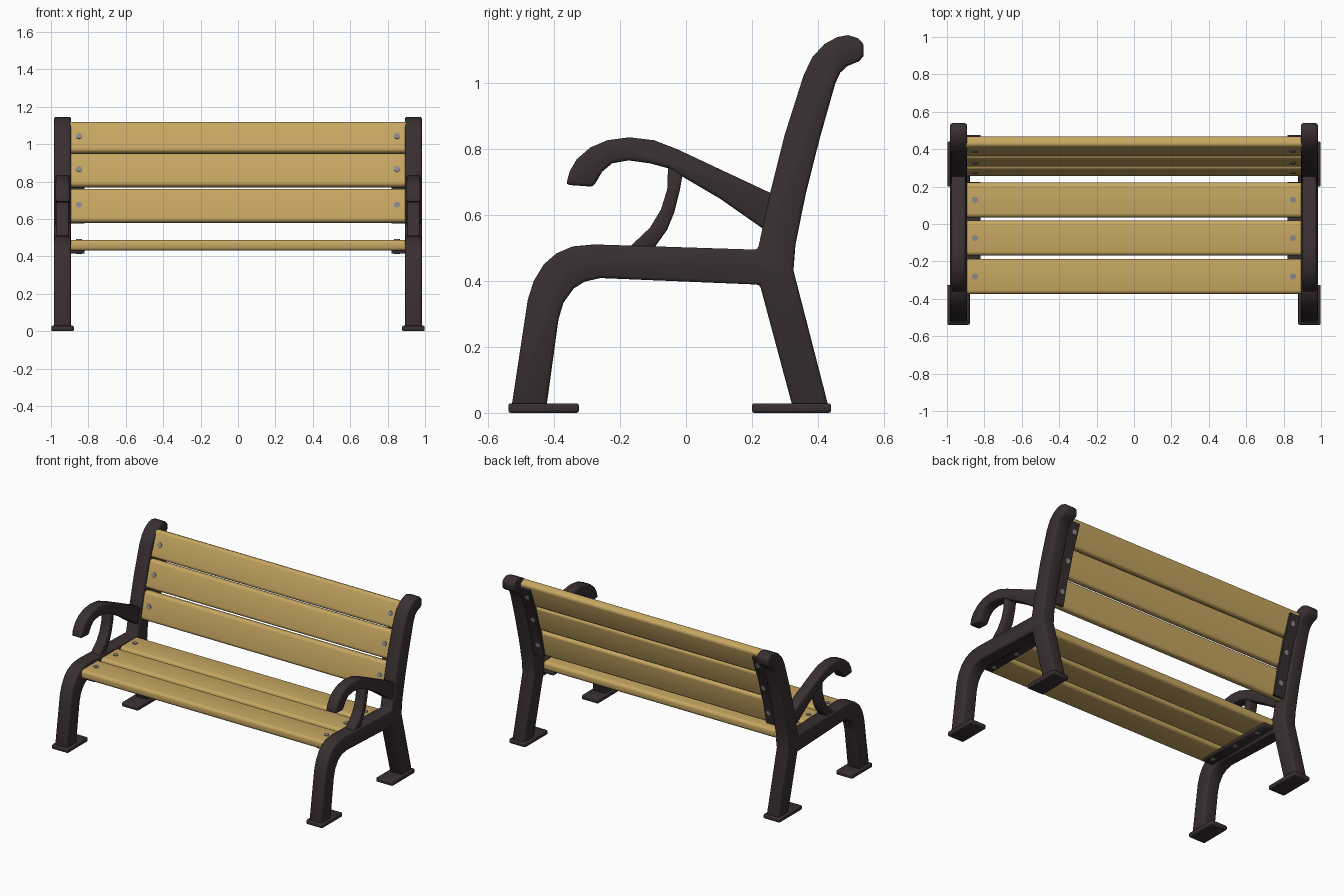
import bpy, bmesh, math
from mathutils import Vector

if "Cube" in bpy.data.objects:
    bpy.data.objects.remove(bpy.data.objects["Cube"])


def material(name, rgb):
    m = bpy.data.materials.new(name)
    m.diffuse_color = (*rgb, 1)
    m.use_nodes = True
    m.node_tree.nodes["Principled BSDF"].inputs["Base Color"].default_value = m.diffuse_color
    return m


IRON = material("dark iron", (0.040, 0.028, 0.030))
WOOD = material("golden wood", (0.57, 0.385, 0.12))
STEEL = material("bolt grey", (0.25, 0.25, 0.26))


def prism(name, pts, x0, x1, mat, bevel=0.0, segs=2, limit=40):
    """Extrude a (y, z) outline along x from x0 to x1."""
    bm = bmesh.new()
    a = [bm.verts.new((x0, y, z)) for y, z in pts]
    b = [bm.verts.new((x1, y, z)) for y, z in pts]
    bm.faces.new(a)
    bm.faces.new(b[::-1])
    n = len(pts)
    for i in range(n):
        bm.faces.new((a[i], b[i], b[(i + 1) % n], a[(i + 1) % n]))
    bmesh.ops.recalc_face_normals(bm, faces=bm.faces)
    me = bpy.data.meshes.new(name)
    bm.to_mesh(me)
    bm.free()
    me.materials.append(mat)
    ob = bpy.data.objects.new(name, me)
    bpy.context.collection.objects.link(ob)
    bpy.ops.object.select_all(action='DESELECT')
    ob.select_set(True)
    bpy.context.view_layer.objects.active = ob
    if bevel:
        mod = ob.modifiers.new("Bevel", 'BEVEL')
        mod.width = bevel
        mod.segments = segs
        mod.limit_method = 'ANGLE'
        mod.angle_limit = math.radians(limit)
        bpy.ops.object.modifier_apply(modifier=mod.name)
    bpy.ops.object.shade_smooth_by_angle(angle=math.radians(50))
    return ob


def rounded_rect(cy, cz, length, thick, tilt, r=0.02, steps=4):
    """Slat cross-section; tilt is the angle of its long side from +y."""
    pts = []
    for k, (su, sv) in enumerate(((1, 1), (-1, 1), (-1, -1), (1, -1))):
        for i in range(steps + 1):
            t = math.pi / 2 * (k + i / steps)
            u = su * (length / 2 - r) + r * math.cos(t)
            v = sv * (thick / 2 - r) + r * math.sin(t)
            pts.append((cy + u * math.cos(tilt) - v * math.sin(tilt),
                        cz + u * math.sin(tilt) + v * math.cos(tilt)))
    return pts


def bolt(name, loc, normal):
    bpy.ops.mesh.primitive_cylinder_add(vertices=16, radius=0.016, depth=0.008, location=loc)
    ob = bpy.context.object
    ob.name = name
    ob.rotation_euler = Vector(normal).to_track_quat('Z', 'Y').to_euler()
    ob.data.materials.append(STEEL)


# Outlines (y, z) of the cast side parts
FRAME = [(0.323, 0.02), (0.432, 0.02), (0.326, 0.432), (0.332, 0.51), (0.363, 0.663),
         (0.405, 0.83), (0.453, 1.0), (0.468, 1.032), (0.489, 1.052), (0.526, 1.067),
         (0.538, 1.082), (0.539, 1.12), (0.523, 1.136), (0.492, 1.146), (0.459, 1.14),
         (0.42, 1.119), (0.384, 1.08), (0.357, 1.025), (0.299, 0.842), (0.254, 0.663),
         (0.218, 0.495), (-0.278, 0.511), (-0.344, 0.505), (-0.393, 0.484), (-0.432, 0.45),
         (-0.462, 0.40), (-0.48, 0.343), (-0.529, 0.02), (-0.423, 0.02), (-0.387, 0.283),
         (-0.372, 0.334), (-0.341, 0.377), (-0.308, 0.398), (-0.26, 0.409), (0.224, 0.389)]
ARM = [(0.28, 0.656), (-0.027, 0.80), (-0.097, 0.827), (-0.172, 0.836), (-0.239, 0.827),
       (-0.29, 0.805), (-0.332, 0.769), (-0.353, 0.732), (-0.364, 0.692), (-0.281, 0.686),
       (-0.254, 0.732), (-0.224, 0.757), (-0.175, 0.766), (-0.109, 0.757), (-0.054, 0.742),
       (0.103, 0.65), (0.25, 0.547)]
STRUT = [(-0.054, 0.76), (-0.057, 0.678), (-0.076, 0.617), (-0.109, 0.562), (-0.18, 0.495),
         (-0.10, 0.495), (-0.057, 0.556), (-0.036, 0.607), (-0.018, 0.678), (-0.008, 0.74)]

# Slats: name, centre y, centre z, length, tilt in degrees
SLATS = [("seat_slat_front", -0.281, 0.459, 0.186, 0), ("seat_slat_middle", -0.075, 0.459, 0.186, 0),
         ("seat_slat_rear", 0.129, 0.459, 0.186, 0), ("back_slat_low", 0.302, 0.669, 0.183, 77),
         ("back_slat_middle", 0.355, 0.858, 0.183, 74), ("back_slat_top", 0.416, 1.033, 0.174, 70)]
THICK = 0.058

strip_front, strip_back = [], []   # back bracket outline follows the slat backs
for name, y, z, length, deg in SLATS:
    t = math.radians(deg)
    prism(name, rounded_rect(y, z, length, THICK, t), -0.897, 0.897, WOOD)
    n = (-math.sin(t), math.cos(t))
    h = THICK / 2
    for s in (-1, 1):
        # bolt heads on the face and on the bracket behind it
        bolt(name + "_bolt", (s * 0.85, y + n[0] * h, z + n[1] * h), (0, *n))
        bolt(name + "_nut", (s * 0.85, y - n[0] * (h + 0.014), z - n[1] * (h + 0.014)), (0, -n[0], -n[1]))
    if deg:
        for e in (-0.085, 0.06 if "top" in name else 0.085):
            cy, cz = y + e * math.cos(t), z + e * math.sin(t)
            strip_front.append((cy - n[0] * (h - 0.006), cz - n[1] * (h - 0.006)))
            strip_back.append((cy - n[0] * (h + 0.014), cz - n[1] * (h + 0.014)))

for s, side in ((-1, "left"), (1, "right")):
    c = s * 0.938

    def part(name, pts, half, bevel):
        prism(side + "_" + name, pts, c - half, c + half, IRON, bevel)

    part("side_frame", FRAME, 0.045, 0.01)
    part("armrest", ARM, 0.037, 0.01)
    part("arm_strut", STRUT, 0.034, 0.008)
    # Foot plates
    for foot, y0, y1 in (("front_foot", -0.539, -0.325), ("rear_foot", 0.2, 0.44)):
        part(foot, [(y0, 0), (y1, 0), (y1, 0.029), (y0, 0.029)], 0.06, 0.007)
    # Brackets carrying the slats
    prism(side + "_seat_bracket", [(-0.34, 0.414), (0.225, 0.414), (0.225, 0.435), (-0.34, 0.435)],
          s * 0.82, s * 0.91, IRON, 0.003, 1)
    prism(side + "_back_bracket", strip_front + strip_back[::-1], s * 0.82, s * 0.91, IRON)
